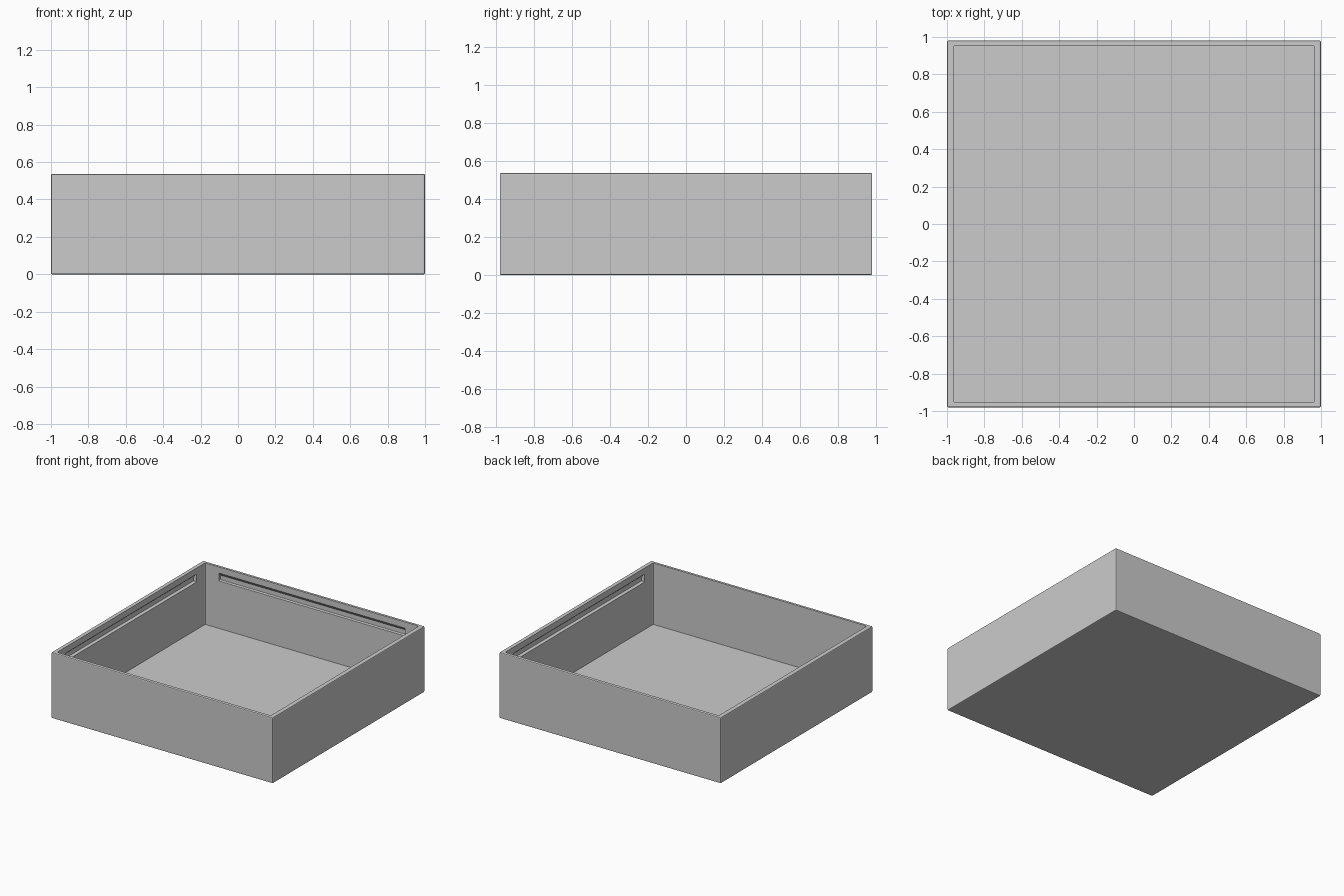
import bpy, bmesh
from mathutils import Matrix, Vector

if "Cube" in bpy.data.objects:
    bpy.data.objects.remove(bpy.data.objects["Cube"])

W, D, H = 1.0, 0.98, 0.537        # half width, half depth, height
IW, ID, FLOOR = 0.965, 0.955, 0.035


def to_object(bm, name):
    bmesh.ops.recalc_face_normals(bm, faces=bm.faces)
    mesh = bpy.data.meshes.new(name)
    bm.to_mesh(mesh)
    bm.free()
    obj = bpy.data.objects.new(name, mesh)
    bpy.context.collection.objects.link(obj)
    return obj


def block(name, hx, hy, z0, z1, bevel, upright_only=False):
    bm = bmesh.new()
    bmesh.ops.create_cube(bm, size=1, matrix=Matrix.Translation((0, 0, (z0 + z1) / 2))
                          @ Matrix.Diagonal((2 * hx, 2 * hy, z1 - z0, 1)))
    edges = [e for e in bm.edges if not upright_only
             or abs(e.verts[0].co.z - e.verts[1].co.z) > 0.1]
    bmesh.ops.bevel(bm, geom=edges, offset=bevel, segments=2, profile=0.5, affect='EDGES')
    return to_object(bm, name)


def groove(name, outward, along, wall, depth, half):
    # grip channel: slanted upper side, flat back, narrow lower side
    profile = [(-0.012, 0.487), (0, 0.487), (depth, 0.465),
               (depth, 0.428), (0, 0.423), (-0.012, 0.423)]
    outward, along = Vector(outward), Vector(along)
    bm = bmesh.new()
    face = bm.faces.new([bm.verts.new(outward * (wall + d) - along * half + Vector((0, 0, z)))
                         for d, z in profile])
    ext = bmesh.ops.extrude_face_region(bm, geom=[face])
    bmesh.ops.translate(bm, vec=along * 2 * half,
                        verts=[g for g in ext["geom"] if isinstance(g, bmesh.types.BMVert)])
    return to_object(bm, name)


# Open tray body
tray = block("tray", W, D, 0, H, 0.007)

# Cavity and the grip channels inside the back, left and right walls
cutters = [
    block("cavity_cutter", IW, ID, FLOOR, H + 0.2, 0.012, True),
    groove("back_groove_cutter", (0, 1, 0), (1, 0, 0), ID, 0.016, 0.84),
    groove("left_groove_cutter", (-1, 0, 0), (0, 1, 0), IW, 0.025, 0.84),
    groove("right_groove_cutter", (1, 0, 0), (0, 1, 0), IW, 0.025, 0.84),
]
bpy.context.view_layer.objects.active = tray
tray.select_set(True)
for cutter in cutters:
    mod = tray.modifiers.new(cutter.name, 'BOOLEAN')
    mod.operation, mod.solver, mod.object = 'DIFFERENCE', 'EXACT', cutter
    bpy.ops.object.modifier_apply(modifier=mod.name)
    bpy.data.objects.remove(cutter, do_unlink=True)
